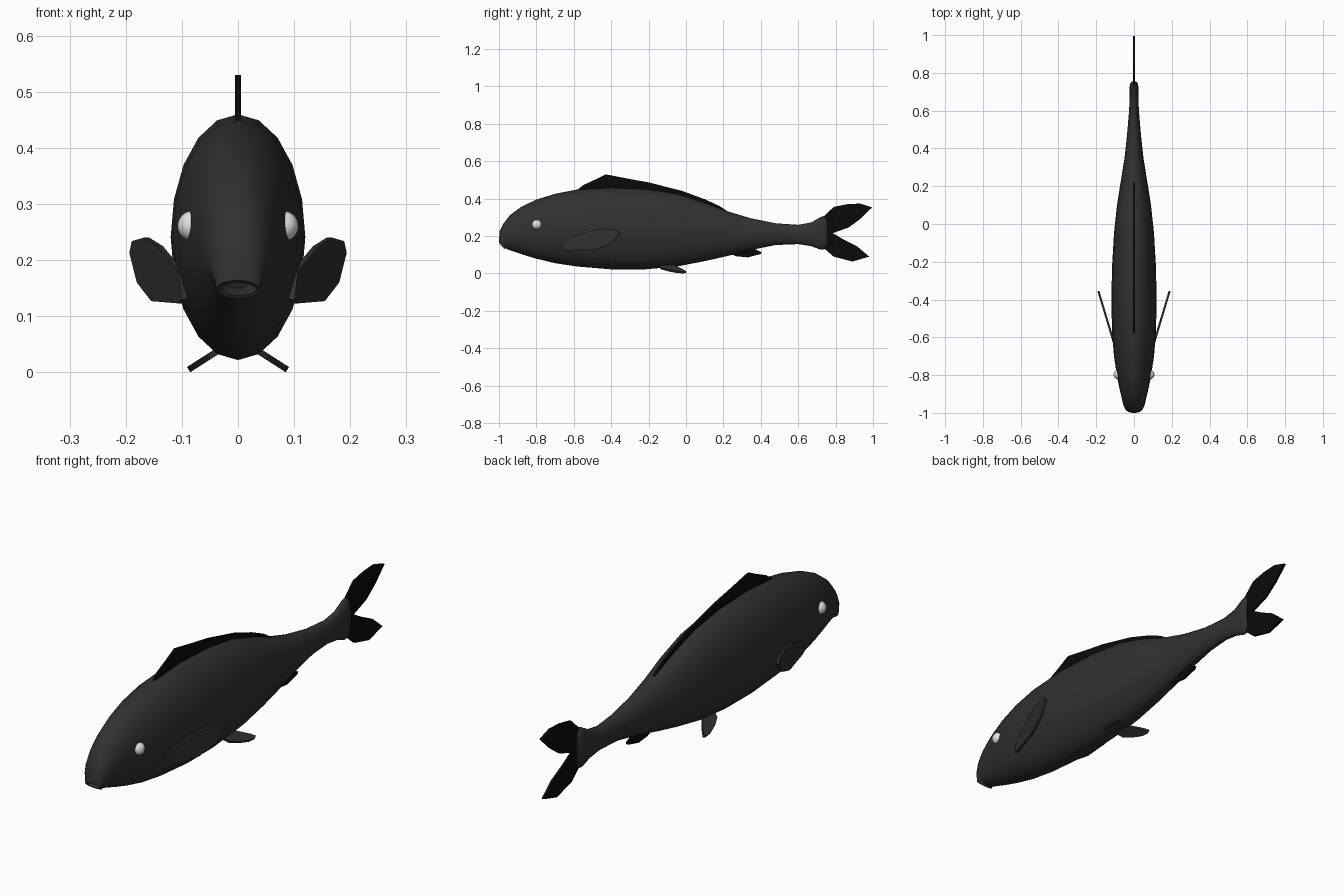
import bpy, bmesh, math
from mathutils import Vector

cube = bpy.data.objects.get("Cube")
if cube:
    bpy.data.objects.remove(cube, do_unlink=True)


def material(name, colour):
    mat = bpy.data.materials.new(name)
    mat.use_nodes = True
    rgba = (*colour, 1.0)
    mat.diffuse_color = rgba
    mat.node_tree.nodes["Principled BSDF"].inputs["Base Color"].default_value = rgba
    return mat


BODY = material("charcoal skin", (0.03, 0.03, 0.03))
FIN = material("black fin", (0.003, 0.003, 0.003))
WHITE = material("eye white", (0.75, 0.75, 0.75))


def finish(name, bm, mat, angle):
    bmesh.ops.recalc_face_normals(bm, faces=bm.faces)
    mesh = bpy.data.meshes.new(name)
    bm.to_mesh(mesh)
    bm.free()
    mesh.materials.append(mat)
    obj = bpy.data.objects.new(name, mesh)
    bpy.context.collection.objects.link(obj)
    bpy.ops.object.select_all(action='DESELECT')
    obj.select_set(True)
    bpy.context.view_layer.objects.active = obj
    bpy.ops.object.shade_smooth_by_angle(angle=math.radians(angle))
    return obj


def loft(name, sections, mat, sides=20):
    """Skin elliptical rings; each is (top y, top z, bottom y, bottom z, half width)."""
    bm = bmesh.new()
    rings = []
    for ty, tz, by, bz, w in sections:
        ring = []
        for i in range(sides):
            a = math.tau * i / sides
            t = (1 + math.cos(a)) / 2
            ring.append(bm.verts.new((w * math.sin(a), by + (ty - by) * t, bz + (tz - bz) * t)))
        rings.append(ring)
    for r, s in zip(rings, rings[1:]):
        for i in range(sides):
            j = (i + 1) % sides
            bm.faces.new((r[i], r[j], s[j], s[i]))
    bm.faces.new(rings[0])
    bm.faces.new(rings[-1])
    return finish(name, bm, mat, 50)


def plate(name, points, normal, thickness, mat):
    """Thin fin: an outline of 3D points thickened evenly along its normal."""
    bm = bmesh.new()
    half = Vector(normal).normalized() * thickness / 2
    front = [bm.verts.new(Vector(p) + half) for p in points]
    back = [bm.verts.new(Vector(p) - half) for p in points]
    bm.faces.new(front)
    bm.faces.new(back[::-1])
    for i in range(len(points)):
        j = (i + 1) % len(points)
        bm.faces.new((front[i], back[i], back[j], front[j]))
    return finish(name, bm, mat, 30)


def midline_fin(name, outline):
    plate(name, [(0, y, z) for y, z in outline], (1, 0, 0), 0.01, FIN)


# Body from the mouth cavity to the flared tail root
loft("body", [
    (-.95, .17, -.94, .15, .02),
    (-.995, .16, -.975, .137, .034),
    (-1, .164, -.972, .132, .039),
    (-.997, .225, -.962, .134, .046),
    (-.975, .268, -.95, .127, .055),
    (-.94, .313, -.92, .117, .063),
    (-.88, .357, -.87, .1, .076),
    (-.8, .395, -.8, .079, .091),
    (-.7, .426, -.7, .055, .106),
    (-.58, .449, -.58, .037, .116),
    (-.4, .46, -.4, .022, .12),
    (-.22, .453, -.22, .022, .116),
    (-.05, .428, -.05, .037, .106),
    (.1, .38, .1, .066, .09),
    (.22, .333, .22, .093, .071),
    (.35, .294, .35, .126, .05),
    (.48, .268, .48, .152, .036),
    (.6, .26, .6, .157, .026),
    (.67, .273, .67, .146, .023),
    (.72, .302, .72, .127, .023),
    (.74, .308, .74, .13, .022),
    (.755, .285, .755, .15, .012),
], BODY)

# Fins on the centre line
midline_fin("dorsal_fin", [
    (-.59, .44), (-.55, .472), (-.49, .5), (-.43, .53), (-.3, .505), (-.2, .487),
    (-.02, .441), (.1, .397), (.18, .36), (.225, .33), (.2, .3), (-.1, .4), (-.5, .42)])
midline_fin("upper_tail_lobe", [
    (.72, .29), (.79, .356), (.86, .37), (.93, .374), (.995, .353),
    (.93, .29), (.87, .246), (.78, .214), (.72, .21)])
midline_fin("lower_tail_lobe", [
    (.72, .23), (.78, .218), (.845, .18), (.915, .145), (.98, .09),
    (.89, .064), (.79, .09), (.72, .15)])
midline_fin("anal_fin", [
    (.23, .108), (.27, .092), (.33, .086), (.4, .104), (.405, .113), (.35, .14), (.25, .13)])

# Paired fins and eyes
PECTORAL = [(-.665, .13), (-.645, .18), (-.52, .225), (-.44, .24), (-.37, .234),
            (-.355, .213), (-.4, .16), (-.485, .127), (-.645, .123)]
PELVIC = [(-.2, -.15), (.3, -.135), (.7, -.09), (.95, -.045), (1, -.012),
          (.9, 0), (.6, -.015), (-.2, -.07)]
for side, s in (("left", 1), ("right", -1)):
    plate(side + "_pectoral_fin",
          [(s * (.1 + .3 * (y + .65)), y, z) for y, z in PECTORAL],
          (s, -.3, 0), 0.011, BODY)
    plate(side + "_pelvic_fin",
          [(s * (.038 + .05 * k), y, .037 - .032 * k) for k, y in PELVIC],
          (s * .032, 0, .05), 0.011, BODY)
    bm = bmesh.new()
    bmesh.ops.create_uvsphere(bm, u_segments=20, v_segments=12, radius=.027)
    bmesh.ops.translate(bm, verts=bm.verts, vec=(s * .081, -.797, .261))
    finish(side + "_eye", bm, WHITE, 60)
